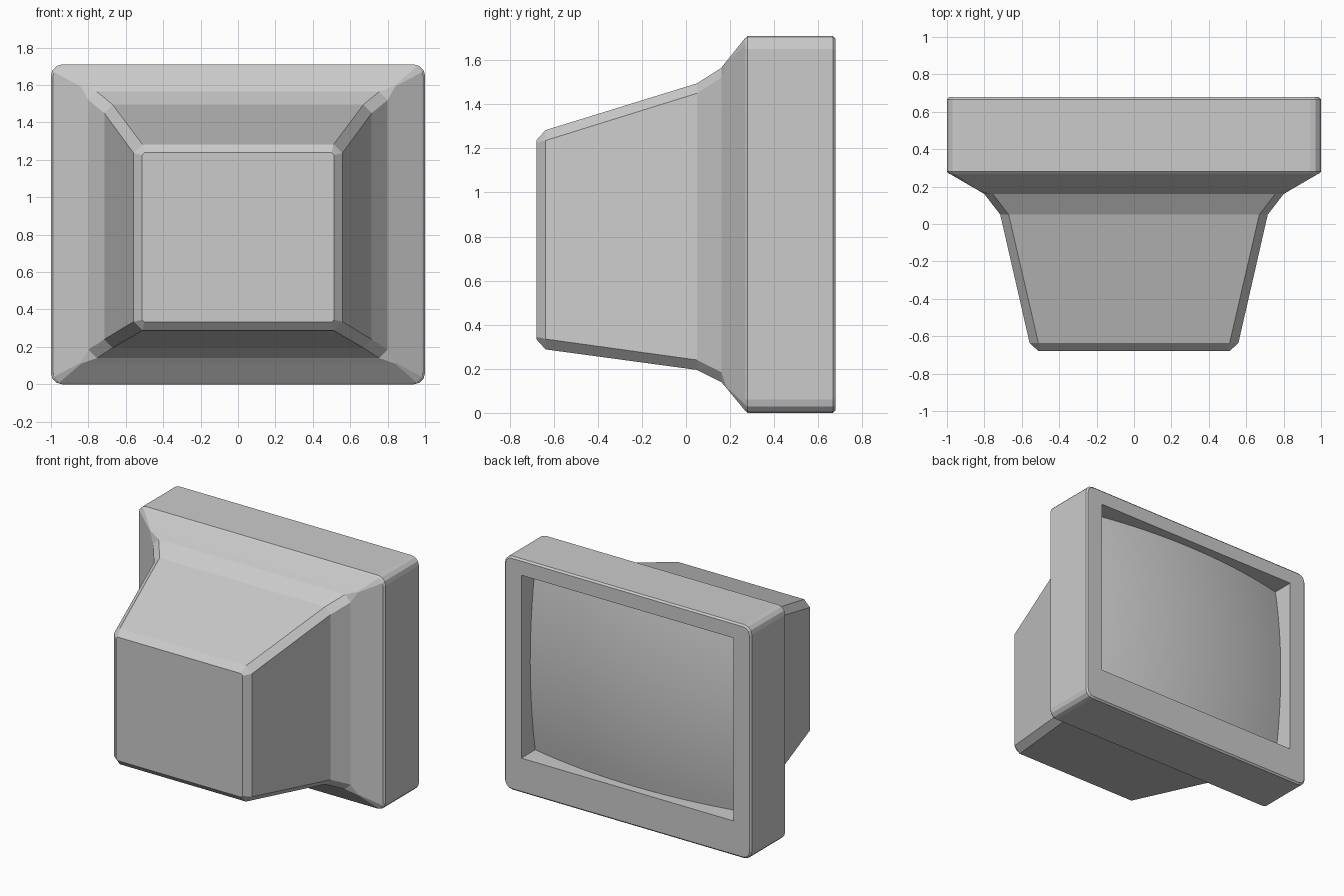
import bpy, bmesh, math

if "Cube" in bpy.data.objects:
    bpy.data.objects.remove(bpy.data.objects["Cube"])


def ring(bm, y, hw, z0, z1, r, n):
    """Rectangle section in the XZ plane with n points per rounded corner."""
    verts = []
    corners = [(hw - r, z1 - r, 0), (-hw + r, z1 - r, 90),
               (-hw + r, z0 + r, 180), (hw - r, z0 + r, 270)]
    for cx, cz, a0 in corners:
        for i in range(n):
            a = math.radians(a0 + 90 * i / (n - 1))
            verts.append(bm.verts.new((cx + r * math.cos(a), y, cz + r * math.sin(a))))
    return verts


def loft(name, sections, n, cap_first=True):
    """Skin a run of sections (y, half width, z bottom, z top, corner)."""
    bm = bmesh.new()
    rings = [ring(bm, *s, n) for s in sections]
    for a, b in zip(rings, rings[1:]):
        for i in range(len(a)):
            j = (i + 1) % len(a)
            bm.faces.new((a[i], a[j], b[j], b[i]))
    if cap_first:
        bm.faces.new(rings[0][::-1])
    bmesh.ops.remove_doubles(bm, verts=bm.verts, dist=1e-5)
    bmesh.ops.recalc_face_normals(bm, faces=bm.faces)
    return finish(name, bm)


def finish(name, bm):
    mesh = bpy.data.meshes.new(name)
    bm.to_mesh(mesh)
    bm.free()
    obj = bpy.data.objects.new(name, mesh)
    bpy.context.collection.objects.link(obj)
    return obj


# Tapered tube housing with chamfered edges, flaring out to the bezel
loft("rear_housing", [
    (-0.678, 0.512, 0.338, 1.243, 0.012),
    (-0.637, 0.558, 0.293, 1.288, 0.047),
    (0.05, 0.715, 0.200, 1.500, 0.045),
    (0.16, 0.800, 0.145, 1.570, 0.045),
    (0.185, 0.842, 0.116, 1.602, 0.004),
    (0.268, 0.985, 0.015, 1.705, 0.030),
], 2)

# Bezel: softened outer box, flat front rim, then the walls of the recess
OX, OZ0, OZ1 = 0.86, 0.26, 1.60
loft("screen_bezel", [
    (0.268, 0.988, 0.017, 1.703, 0.048),
    (0.280, 1.000, 0.005, 1.715, 0.060),
    (0.666, 1.000, 0.005, 1.715, 0.060),
    (0.678, 0.988, 0.017, 1.703, 0.048),
    (0.678, OX, OZ0, OZ1, 0.0),
    (0.500, OX, OZ0, OZ1, 0.0),
], 4)

# Domed glass, a spherical patch filling the recess
bm = bmesh.new()
NX, NZ, R = 20, 16, 4.0
zc, hz = (OZ0 + OZ1) / 2, (OZ1 - OZ0) / 2
grid = []
for k in range(NZ + 1):
    row = []
    for i in range(NX + 1):
        x, z = OX * (2 * i / NX - 1), hz * (2 * k / NZ - 1)
        y = 0.668 - (R - math.sqrt(R * R - x * x - z * z))
        row.append(bm.verts.new((x, y, zc + z)))
    grid.append(row)
for k in range(NZ):
    for i in range(NX):
        bm.faces.new((grid[k][i], grid[k + 1][i], grid[k + 1][i + 1], grid[k][i + 1]))
for f in bm.faces:
    f.smooth = True
finish("screen_glass", bm)

# Rest the model exactly on the ground
for obj in bpy.context.collection.objects:
    for v in obj.data.vertices:
        v.co.z -= 0.005
